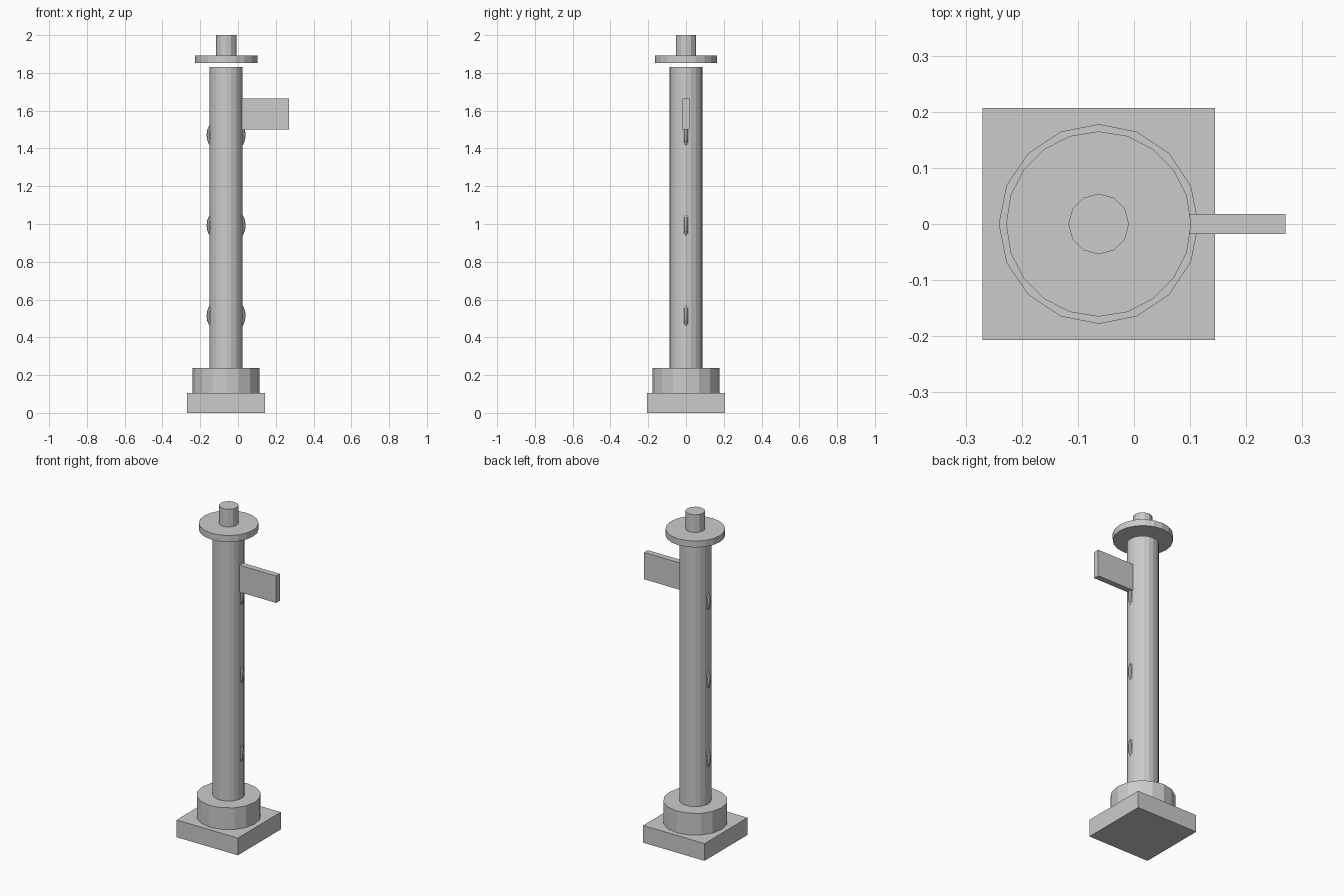
import bpy
from math import radians

if "Cube" in bpy.data.objects:
    bpy.data.objects.remove(bpy.data.objects["Cube"])

AXIS_X = -0.063  # vertical axis of the post


def box(name, x0, x1, half_y, z0, z1):
    bpy.ops.mesh.primitive_cube_add(size=1, location=((x0 + x1) / 2, 0, (z0 + z1) / 2))
    ob = bpy.context.object
    ob.name = name
    ob.scale = (x1 - x0, 2 * half_y, z1 - z0)
    bpy.ops.object.transform_apply(location=False, rotation=False, scale=True)
    return ob


def drum(name, radius, z0, z1, sides):
    bpy.ops.mesh.primitive_cylinder_add(vertices=sides, radius=radius, depth=z1 - z0,
                                        location=(AXIS_X, 0, (z0 + z1) / 2))
    bpy.context.object.name = name


# Square foot and round plinth
box("base_block", AXIS_X - 0.207, AXIS_X + 0.207, 0.207, 0, 0.105)
drum("plinth", 0.178, 0.105, 0.237, 16)

# Shaft, floating cap disc and finial
drum("column", 0.088, 0.237, 1.832, 20)
drum("cap_disc", 0.165, 1.853, 1.892, 20)
drum("finial", 0.054, 1.892, 2.0, 12)

# Upright rings that poke out of the shaft on both sides
for i, z in enumerate((0.515, 0.993, 1.471)):
    bpy.ops.mesh.primitive_torus_add(major_radius=0.092, minor_radius=0.0115,
                                     major_segments=24, minor_segments=8,
                                     location=(AXIS_X, 0, z),
                                     rotation=(radians(90), 0, 0))
    bpy.context.object.name = f"ring_{i + 1}"

# Side plate
box("side_plate", 0.015, 0.27, 0.0175, 1.5, 1.664)
